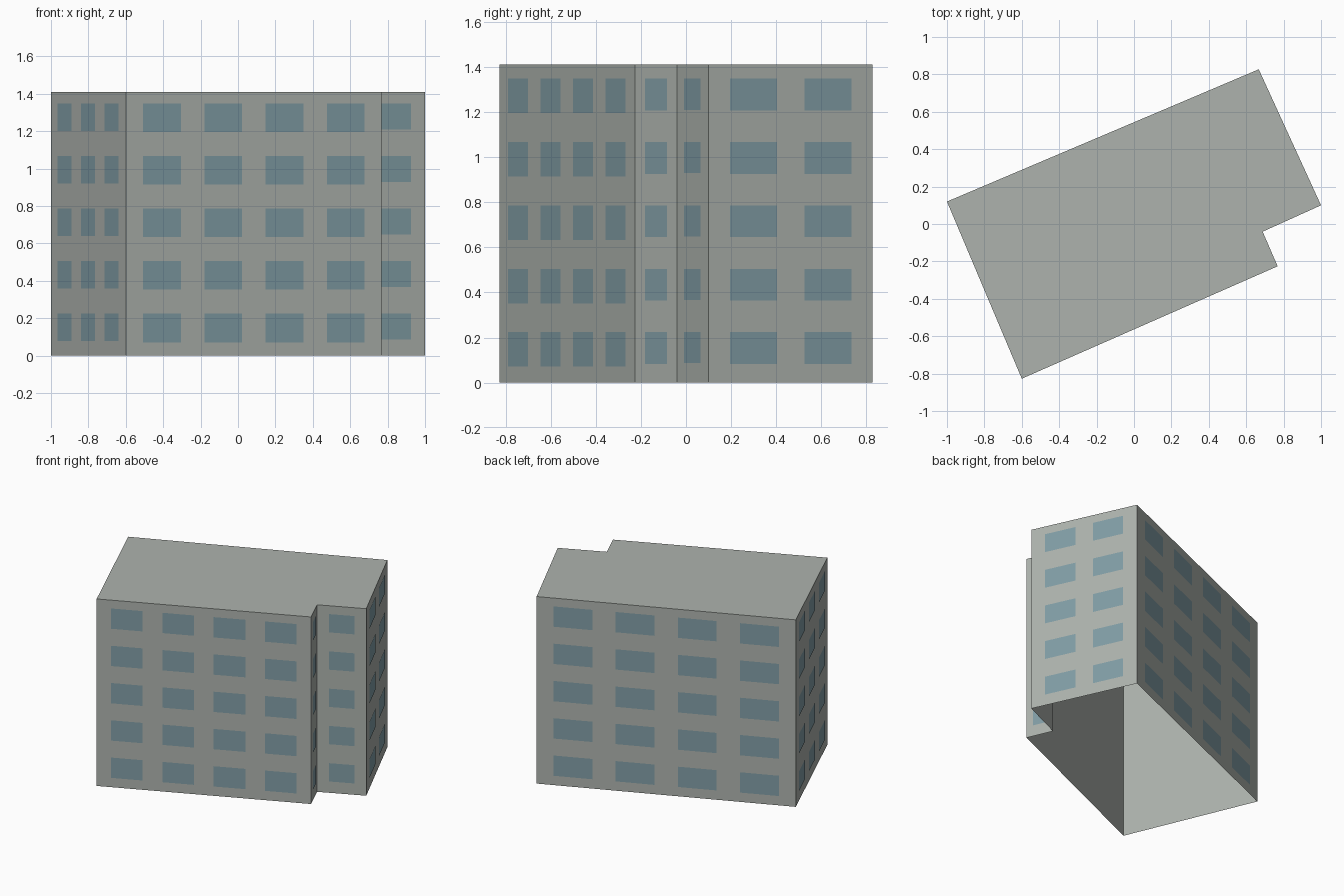
import bpy
from mathutils import Vector

HEIGHT = 1.41
ROWS = 5
FLOOR = 0.281
SILL, HEAD = 0.075, 0.224
OFFSET = 0.002

cube = bpy.data.objects.get("Cube")
if cube:
    bpy.data.objects.remove(cube)


def material(name, rgb):
    mat = bpy.data.materials.new(name)
    mat.use_nodes = True
    colour = (*rgb, 1)
    mat.diffuse_color = colour
    bsdf = mat.node_tree.nodes["Principled BSDF"]
    bsdf.inputs["Base Color"].default_value = colour
    bsdf.inputs["Roughness"].default_value = 0.9
    return mat


def add_mesh(name, verts, faces, mat):
    mesh = bpy.data.meshes.new(name)
    mesh.from_pydata(verts, [], faces)
    mesh.materials.append(mat)
    obj = bpy.data.objects.new(name, mesh)
    bpy.context.collection.objects.link(obj)
    return obj


concrete = material("grey concrete", (0.42, 0.45, 0.42))
glass = material("blue grey glass", (0.22, 0.34, 0.38))

# Each wall: name, start corner, window columns, side margin, window width
# (margin and width are fractions of the wall length; counter-clockwise)
walls = [
    ("end_wall_west", (-1.0, 0.12), 3, 0.09, 0.19, 0.078),
    ("front_wall", (-0.6, -0.827), 4, 0.067, 0.148, 0.071),
    ("notch_side_wall", (0.768, -0.226), 1, 0.24, 0.52, 0.083),
    ("notch_front_wall", (0.688, -0.041), 1, 0.24, 0.52, 0.086),
    ("end_wall_east", (1.0, 0.1), 2, 0.13, 0.287, 0.083),
    ("back_wall", (0.667, 0.827), 4, 0.065, 0.15, 0.071),
]
corners = [Vector((*w[1], 0)) for w in walls]
count = len(corners)
up = Vector((0, 0, 1))

# Shell of walls and flat roof, open underneath
shell = corners + [c + up * HEIGHT for c in corners]
faces = [(i, (i + 1) % count, (i + 1) % count + count, i + count)
         for i in range(count)]
faces.append(tuple(range(count, 2 * count)))
add_mesh("building_shell", shell, faces, concrete)

# Thin window panes in a regular grid on every wall
for i, (name, _, columns, margin, width, sill) in enumerate(walls):
    start, end = corners[i], corners[(i + 1) % count]
    along = end - start
    out = along.cross(up).normalized() * OFFSET
    pitch = (1 - 2 * margin - width) / max(columns - 1, 1)
    verts, panes = [], []
    for row in range(ROWS):
        low, high = sill + row * FLOOR, HEAD + row * FLOOR
        for col in range(columns):
            a = margin + col * pitch
            b = a + width
            n = len(verts)
            verts += [start + along * t + out + up * z
                      for t, z in ((a, low), (b, low), (b, high), (a, high))]
            panes.append((n, n + 1, n + 2, n + 3))
    add_mesh(name + "_windows", verts, panes, glass)
